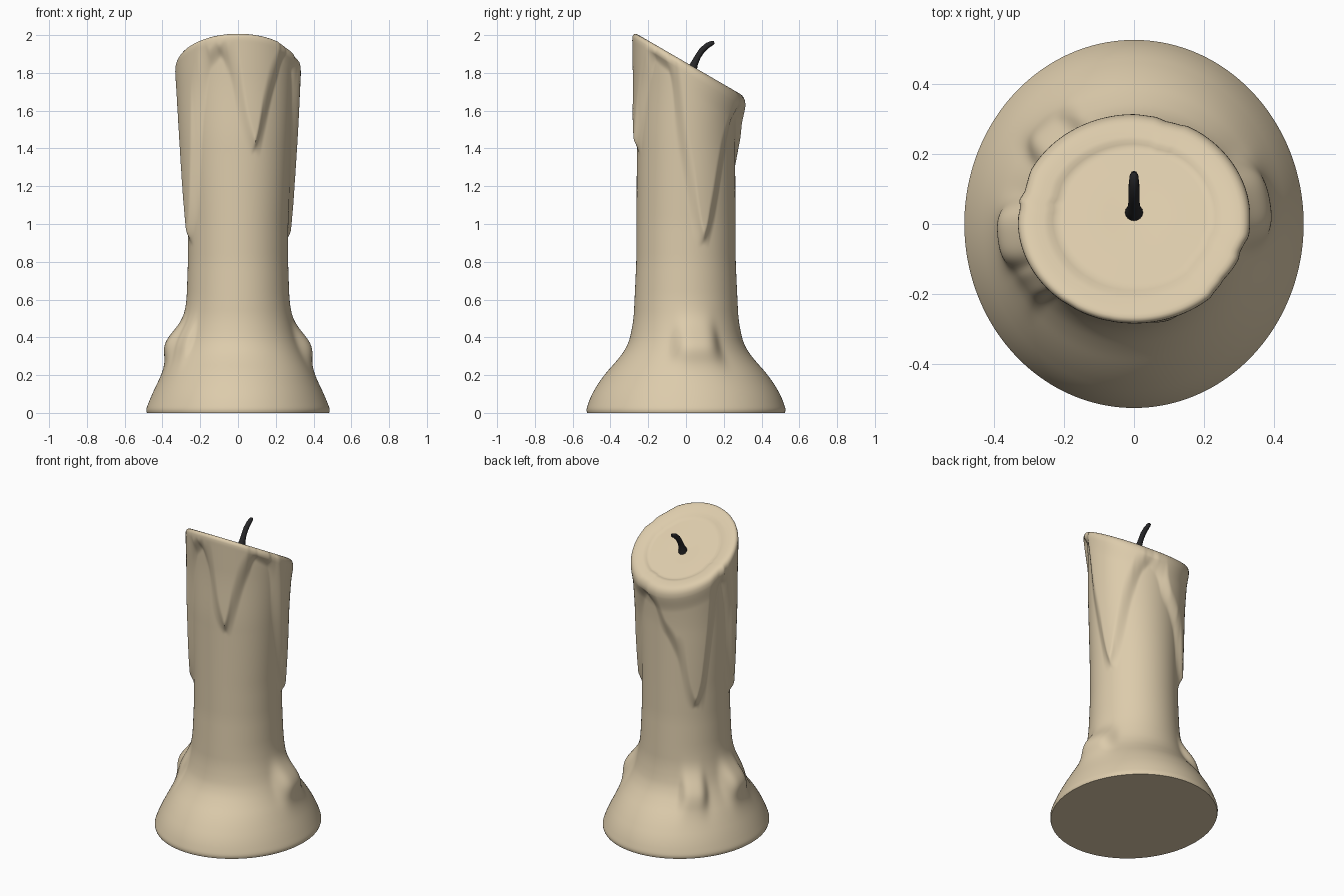
import bpy, bmesh, math

if "Cube" in bpy.data.objects:
    bpy.data.objects.remove(bpy.data.objects["Cube"])

N, ROWS = 288, 190


def smooth(a, b, x):
    t = min(1, max(0, (x - a) / (b - a)))
    return t * t * (3 - 2 * t)


def lerp_table(pts, x):
    if x <= pts[0][0]:
        return pts[0][1]
    for (x0, y0), (x1, y1) in zip(pts, pts[1:]):
        if x <= x1:
            return y0 + (y1 - y0) * (x - x0) / (x1 - x0)
    return pts[-1][1]


def soft_table(pts, x, w, n=4):
    return sum(lerp_table(pts, x + w * i / n) for i in range(-n, n + 1)) / (2 * n + 1)


# Lower edge height of the dripping wax layer, by angle in degrees (0 = right, 90 = back)
EDGE = [(-70, 1.39), (-55, 1.72), (-42, 1.9), (-18, 1.82), (-4, 1.4), (13, .95), (22, .9),
        (30, 1.02), (45, 1.35), (58, 1.55), (70, 1.62), (84, 1.56), (94, 1.42), (105, 1.34),
        (117, 1.22), (127, .98), (137, .89), (147, 1.0), (154, 1.4), (162, 1.68), (172, 1.74),
        (182, 1.5), (190, 1.1), (199, .91), (208, .93), (217, 1.1), (226, 1.55), (238, 1.84),
        (254, 1.92), (266, 1.8), (274, 1.55), (283, 1.42), (290, 1.39)]
EDGE = [(a - 360, z) for a, z in EDGE[:-1]] + EDGE[:-1] + [(a + 360, z) for a, z in EDGE]
# Candle core half widths across x and along y, by height
CORE_X = [(0, .495), (.1, .455), (.2, .405), (.3, .35), (.4, .308), (.5, .284), (.6, .272),
          (.8, .265), (1.0, .266), (1.4, .283), (1.8, .302), (2, .304)]
CORE_Y = [(0, .535), (.1, .50), (.2, .435), (.3, .345), (.35, .312), (.4, .295), (.5, .277),
          (.8, .263), (1.4, .26), (2, .268)]
# Wax lumps on the foot: angle, spread, height, size
LUMPS = [(10, 20, .36, .062), (186, 17, .37, .064), (132, 13, .35, .05), (212, 9, .38, .03)]


def top_z(y):
    return 1.855 - .58 * y


def wall_point(deg, v, edge, slope):
    a = math.radians(deg)
    c, s = math.cos(a), math.sin(a)
    zt = top_z(.02 + .3 * s)
    z = v * (zt - .045)
    rx, ry = soft_table(CORE_X, z, .04), soft_table(CORE_Y, z, .04)
    # drip layer, with a similar edge softness in every direction
    d = (z - edge) / math.sqrt(1 + slope * slope)
    extra = .031 * smooth(-.03, .05, d)
    # lip at the low side of the rim
    extra += .012 * max(0, s) * smooth(zt - .15, zt - .04, z)
    for la, lw, lz, amp in LUMPS:
        da = (deg - la + 180) % 360 - 180
        extra += amp * math.exp(-(da / lw) ** 4) * math.exp(-((z - lz) / .1) ** 2)
    if z < .025:
        extra -= .008 * (1 - z / .025) ** 2
    cy = .014 * smooth(1.4, 1.8, z)
    return (rx + extra) * c, cy + (ry + extra) * s, z


# Candle wax body
bm = bmesh.new()
degs = [360 * i / N for i in range(N)]
edges = [soft_table(EDGE, d, 4) for d in degs]
slopes = [(edges[(i + 1) % N] - edges[i - 1]) / (2 * .29 * 2 * math.pi / N) for i in range(N)]
rings = []
for k in range(ROWS + 1):
    rings.append([bm.verts.new(wall_point(degs[i], k / ROWS, edges[i], slopes[i]))
                  for i in range(N)])
rim = [v.co.copy() for v in rings[-1]]
# Slanted top: rounded rim, then a shallow melted dish
CAP = [(.998, -.03), (.988, -.018), (.97, -.009), (.945, -.003), (.91, 0), (.85, -.001),
       (.78, -.003), (.74, -.006), (.70, -.014), (.66, -.02), (.62, -.02), (.45, -.018),
       (.25, -.018), (.1, -.022)]
for f, dz in CAP:
    ring = []
    for p in rim:
        y = .03 + (p.y - .03) * f
        ring.append(bm.verts.new((p.x * f, y, top_z(y) + dz)))
    rings.append(ring)
for r0, r1 in zip(rings, rings[1:]):
    for i in range(N):
        j = (i + 1) % N
        bm.faces.new((r0[i], r0[j], r1[j], r1[i]))
bm.faces.new(rings[-1])
bm.faces.new(list(reversed(rings[0])))
bmesh.ops.recalc_face_normals(bm, faces=bm.faces)
me = bpy.data.meshes.new("candle_body")
bm.to_mesh(me)
bm.free()
body = bpy.data.objects.new("candle_body", me)
bpy.context.collection.objects.link(body)

# Bent wick: tapered tube with a rounded tip
bm = bmesh.new()
path = [(.03, 1.79, .027), (.034, 1.825, .025), (.045, 1.85, .019), (.062, 1.885, .016),
        (.085, 1.92, .016), (.115, 1.946, .015), (.14, 1.959, .012), (.149, 1.962, .007)]
M, prev = 16, None
for k, (y, z, r) in enumerate(path):
    a, b = path[max(k - 1, 0)], path[min(k + 1, len(path) - 1)]
    t = math.atan2(b[1] - a[1], b[0] - a[0])
    ring = []
    for i in range(M):
        u = 2 * math.pi * i / M
        ring.append(bm.verts.new((r * math.cos(u), y - r * math.sin(u) * math.sin(t),
                                  z + r * math.sin(u) * math.cos(t))))
    if prev:
        for i in range(M):
            j = (i + 1) % M
            bm.faces.new((prev[i], prev[j], ring[j], ring[i]))
    else:
        bm.faces.new(ring)
    prev = ring
bm.faces.new(prev)
bmesh.ops.recalc_face_normals(bm, faces=bm.faces)
me = bpy.data.meshes.new("wick")
bm.to_mesh(me)
bm.free()
wick = bpy.data.objects.new("wick", me)
bpy.context.collection.objects.link(wick)

# Colours and smooth shading
for ob, col in ((body, (.72, .60, .41, 1)), (wick, (.02, .02, .022, 1))):
    mat = bpy.data.materials.new(ob.name + "_colour")
    mat.diffuse_color = col
    mat.use_nodes = True
    mat.node_tree.nodes["Principled BSDF"].inputs["Base Color"].default_value = mat.diffuse_color
    ob.data.materials.append(mat)
    bpy.ops.object.select_all(action='DESELECT')
    ob.select_set(True)
    bpy.context.view_layer.objects.active = ob
    bpy.ops.object.shade_smooth_by_angle(angle=math.radians(50))
